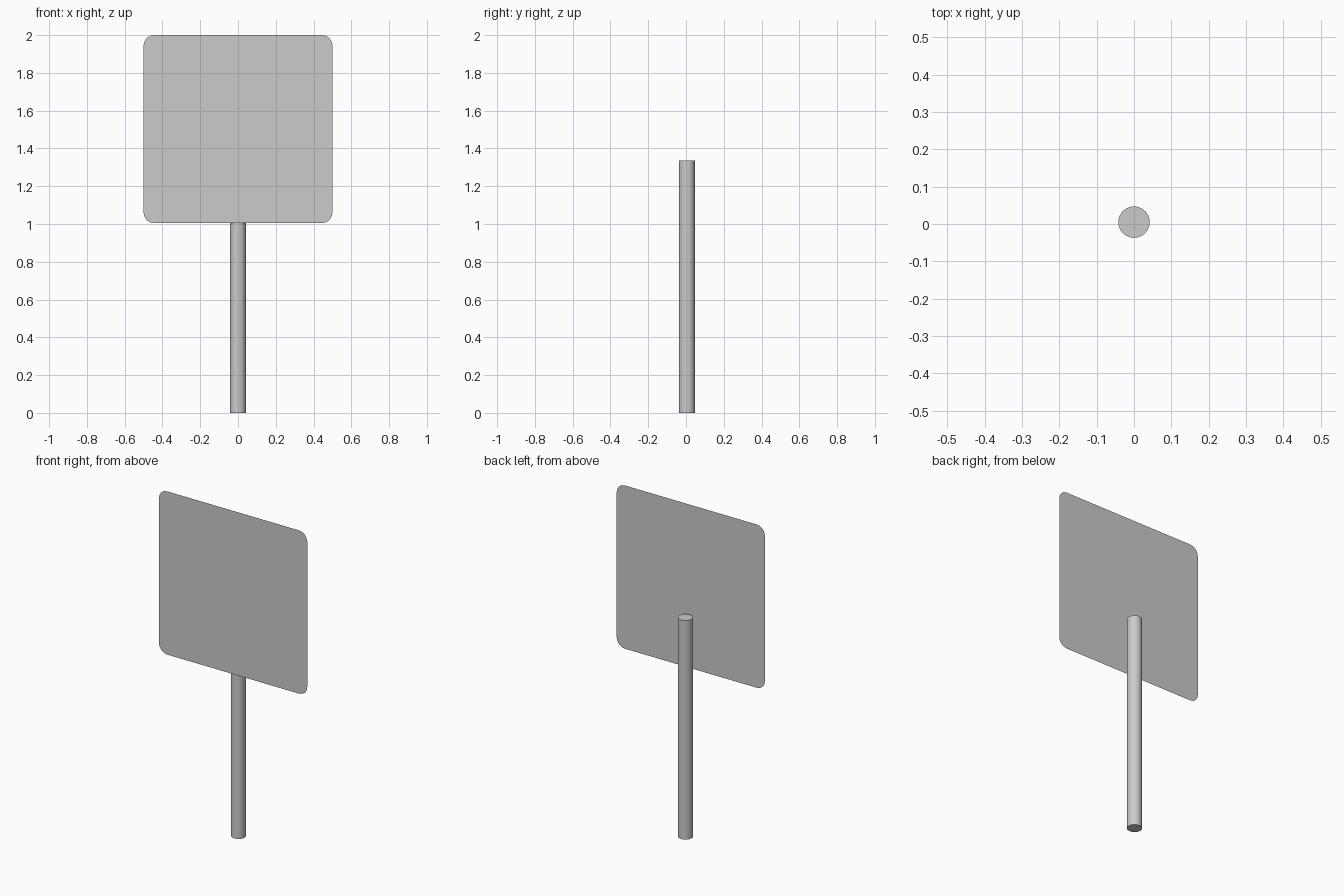
import bpy, bmesh
from math import sin, cos, pi, radians

cube = bpy.data.objects.get("Cube")
if cube:
    bpy.data.objects.remove(cube, do_unlink=True)

FACE_Y = -0.047          # plane of the thin sign sheet
POST_Y, POST_R, POST_TOP = 0.005, 0.042, 1.335

grey = bpy.data.materials.new("plain_grey")
grey.use_nodes = True
colour = (0.6, 0.6, 0.6, 1)
grey.diffuse_color = colour
grey.node_tree.nodes["Principled BSDF"].inputs["Base Color"].default_value = colour


def finish(name, bm):
    mesh = bpy.data.meshes.new(name)
    bm.to_mesh(mesh)
    bm.free()
    mesh.materials.append(grey)
    obj = bpy.data.objects.new(name, mesh)
    bpy.context.collection.objects.link(obj)
    return obj


def arc(cx, cz, r, start, end, steps):
    """Points on an arc, angles in degrees."""
    angles = [radians(start + (end - start) * i / steps) for i in range(steps + 1)]
    return [(cx + r * cos(a), cz + r * sin(a)) for a in angles]


def rounded(x0, x1, z0, z1, r, steps=4):
    return (arc(x1 - r, z1 - r, r, 0, 90, steps) + arc(x0 + r, z1 - r, r, 90, 180, steps)
            + arc(x0 + r, z0 + r, r, 180, 270, steps) + arc(x1 - r, z0 + r, r, 270, 360, steps))


def mirrored(half):
    """Close a right-hand half outline across x = 0."""
    return half + [(-x, z) for x, z in reversed(half)]


def sheet(name, *loops):
    """Flat face bounded by the first loop, with the others as holes."""
    bm = bmesh.new()
    edges = []
    for loop in loops:
        verts = [bm.verts.new((x, FACE_Y, z)) for x, z in loop]
        edges += [bm.edges.new((v, verts[i - 1])) for i, v in enumerate(verts)]
    bmesh.ops.triangle_fill(bm, edges=edges, use_beauty=True, normal=(0, -1, 0))
    for face in bm.faces:
        face.normal_update()
        if face.normal.y > 0:
            face.normal_flip()
    return finish(name, bm)


# Outlines of the sign and its car pictogram
outer = rounded(-0.5, 0.5, 1.005, 2.0, 0.055)
inner = rounded(-0.48, 0.48, 1.025, 1.98, 0.045)
body = mirrored(arc(0.36, 1.385, 0.03, -90, 0, 3) + [(0.39, 1.54)]
                + arc(0.23, 1.77, 0.035, 25, 90, 3))
windscreen = mirrored([(0.30, 1.60), (0.235, 1.76)])
lamps = {side: arc(s * 0.285, 1.495, 0.055, 0, 345, 23)
         for side, s in (("left", 1), ("right", -1))}
wheels = {side: rounded(s * 0.29 - 0.06, s * 0.29 + 0.06, 1.205, 1.335, 0.025)
          for side, s in (("left", 1), ("right", -1))}

# Flush pieces of the sign
sheet("sign_border", outer, inner)
sheet("sign_field", inner, body, *wheels.values())
sheet("pictogram_body", body, windscreen, *lamps.values())
sheet("pictogram_windscreen", windscreen)
for side in ("left", "right"):
    sheet("pictogram_headlight_" + side, lamps[side])
    sheet("pictogram_wheel_" + side, wheels[side])

# Round post behind the sheet
bm = bmesh.new()
bmesh.ops.create_cone(bm, cap_ends=True, segments=32, radius1=POST_R, radius2=POST_R,
                      depth=POST_TOP)
bmesh.ops.translate(bm, verts=bm.verts, vec=(0, POST_Y, POST_TOP / 2))
for face in bm.faces:
    face.smooth = len(face.verts) == 4
for edge in bm.edges:
    edge.smooth = all(len(f.verts) == 4 for f in edge.link_faces)
finish("post", bm)
